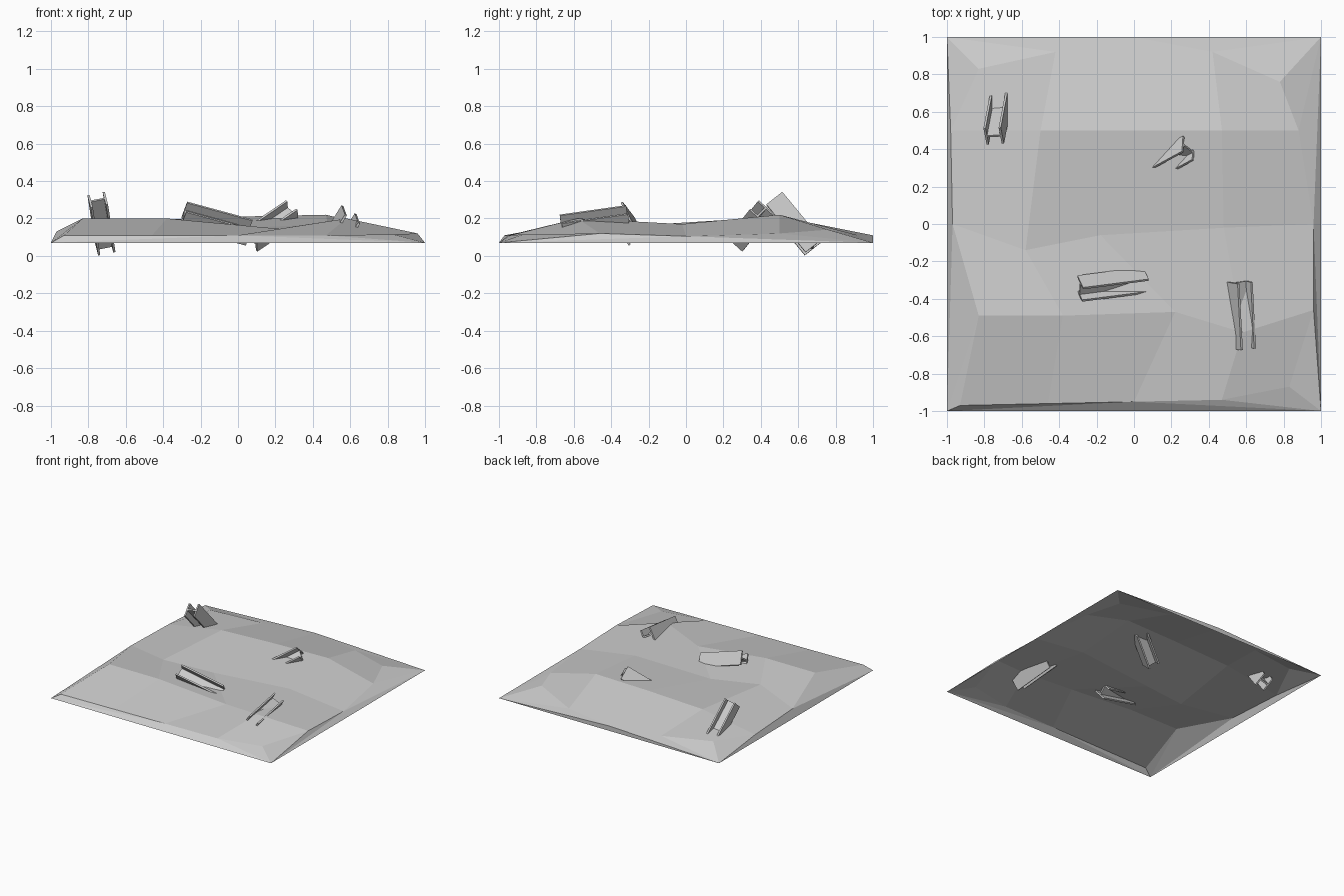
import bpy
from mathutils import Vector

if "Cube" in bpy.data.objects:
    bpy.data.objects.remove(bpy.data.objects["Cube"])


def make_mesh(name, verts, faces):
    mesh = bpy.data.meshes.new(name)
    mesh.from_pydata(verts, [], faces)
    mesh.update()
    obj = bpy.data.objects.new(name, mesh)
    bpy.context.collection.objects.link(obj)
    return obj


# Ground patch: open 5x5 uneven sheet with a skirt falling to a square outline
rows = [
    [(-.93, -.97, .11), (-.46, -.96, .11), (0, -.95, .11), (.47, -.94, .11), (.83, -.87, .115)],
    [(-.83, -.49, .20), (-.38, -.49, .20), (.22, -.47, .145), (.58, -.58, .20), (.96, -.46, .12)],
    [(-.97, 0, .13), (-.58, -.14, .17), (-.18, -.06, .14), (.48, -.02, .17), (.96, 0, .105)],
    [(-.98, .5, .11), (-.5, .5, .19), (0, .5, .21), (.47, .5, .22), (.88, .5, .12)],
    [(-.83, .83, .14), (-.42, .92, .11), (0, 1, .11), (.42, .92, .11), (.78, .76, .14)],
]
verts = [p for row in rows for p in row]
faces = [(r * 5 + c, r * 5 + c + 1, r * 5 + c + 6, r * 5 + c + 5)
         for r in range(4) for c in range(4)]
corners = [(-1, -1, .07), (1, -1, .07), (1, 1, .07), (-1, 1, .07)]
verts += corners
edges = [list(range(5)), list(range(4, 25, 5)), list(range(24, 19, -1)), list(range(20, -1, -5))]
for i, e in enumerate(edges):
    a, b = 25 + i, 25 + (i + 1) % 4
    # each side: fans from its two corners, meeting at the middle vertex
    faces += [(a, e[1], e[0]), (a, e[2], e[1]), (a, b, e[2]), (b, e[3], e[2]), (b, e[4], e[3])]
make_mesh("ground_patch", verts, faces)


# Broken I-beams, half buried in the ground
def beam(name, start, end, normal, flange=.11, depth=.095, t=.012):
    start, end = Vector(start), Vector(end)
    d = (end - start).normalized()
    n = Vector(normal)
    n = (n - d * n.dot(d)).normalized()
    e = d.cross(n)
    f, h, w = flange / 2, depth / 2, t / 2
    half = [(f, h), (-f, h), (-f, h - t), (-w, h - t)]
    section = half + [(-w, t - h), (-f, t - h), (-f, -h), (f, -h), (f, t - h), (w, t - h),
                      (w, h - t), (f, h - t)]
    k = len(section)
    pts = [c + e * u + n * v for c in (start, end) for u, v in section]
    sides = [(i, (i + 1) % k, k + (i + 1) % k, k + i) for i in range(k)]
    # end caps as two flanges and a web
    caps = [(0, 1, 2, 3, 10, 11), (3, 4, 9, 10), (4, 5, 6, 7, 8, 9)]
    caps += [tuple(i + k for i in reversed(c)) for c in caps]
    make_mesh(name, pts, sides + caps)


beam("beam_back_left", (-.75, .47, .30), (-.71, .68, .045), (.97, .1, .12))
beam("beam_back_right", (.29, .405, .235), (.07, .285, .085), (-.3, .6, .65))
beam("beam_front_left", (-.29, -.345, .22), (.06, -.30, .125), (0, .79, .61))
beam("beam_front_right", (.565, -.31, .20), (.583, -.665, .15), (-.85, 0, .53))
